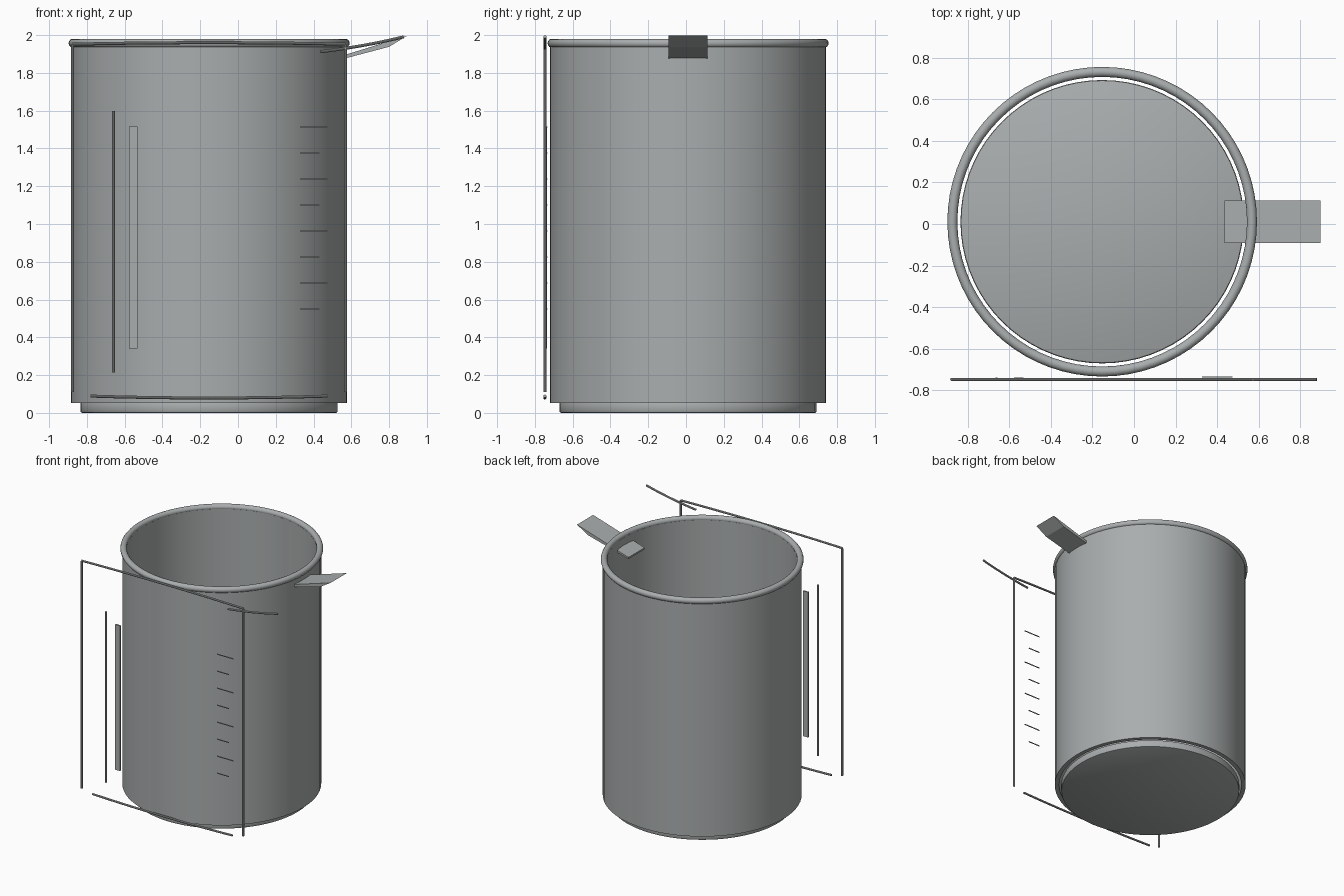
import bpy, bmesh, math

if "Cube" in bpy.data.objects:
    bpy.data.objects.remove(bpy.data.objects["Cube"])

CX, CY = -0.153, 0.011      # vessel axis
PLANE_Y = -0.747            # plane of the floating outline wires
SEG = 72

grey = bpy.data.materials.new("steel_grey")
grey.diffuse_color = (0.40, 0.42, 0.42, 1)
grey.use_nodes = True
grey.node_tree.nodes["Principled BSDF"].inputs["Base Color"].default_value = grey.diffuse_color


def finish(name, bm, smooth=True):
    bmesh.ops.recalc_face_normals(bm, faces=bm.faces)
    me = bpy.data.meshes.new(name)
    bm.to_mesh(me)
    bm.free()
    ob = bpy.data.objects.new(name, me)
    bpy.context.collection.objects.link(ob)
    me.materials.append(grey)
    if smooth:
        bpy.ops.object.select_all(action='DESELECT')
        bpy.context.view_layer.objects.active = ob
        ob.select_set(True)
        bpy.ops.object.shade_smooth_by_angle(angle=math.radians(32))
    return ob


def lathe(name, profile, closed=True):
    """Revolve (radius, z) points around the vessel axis."""
    bm = bmesh.new()
    rings = []
    for r, z in profile:
        rings.append([bm.verts.new((CX + r * math.cos(2 * math.pi * i / SEG),
                                    CY + r * math.sin(2 * math.pi * i / SEG), z))
                      for i in range(SEG)])
    pairs = list(zip(rings, rings[1:]))
    if closed:
        pairs.append((rings[-1], rings[0]))
    else:
        bm.faces.new(rings[0])
        bm.faces.new(rings[-1])
    for a, b in pairs:
        for i in range(SEG):
            j = (i + 1) % SEG
            bm.faces.new((a[i], a[j], b[j], b[i]))
    return finish(name, bm)


def wire(name, points, radius=0.008, y=PLANE_Y, sides=10):
    """Round rod through (x, z) points in a plane facing the front."""
    bm = bmesh.new()
    rings = []
    for k, (x, z) in enumerate(points):
        x0, z0 = points[max(k - 1, 0)]
        x1, z1 = points[min(k + 1, len(points) - 1)]
        length = math.hypot(x1 - x0, z1 - z0)
        nx, nz = -(z1 - z0) / length, (x1 - x0) / length
        ring = []
        for i in range(sides):
            a = 2 * math.pi * i / sides
            c, s = radius * math.cos(a), radius * math.sin(a)
            ring.append(bm.verts.new((x + nx * c, y + s, z + nz * c)))
        rings.append(ring)
    for a, b in zip(rings, rings[1:]):
        for i in range(sides):
            j = (i + 1) % sides
            bm.faces.new((a[i], a[j], b[j], b[i]))
    bm.faces.new(rings[0])
    bm.faces.new(rings[-1])
    return finish(name, bm)


def bow(start, middle, end, n=10):
    """Quadratic curve passing through the middle point."""
    ctrl = [2 * m - (s + e) / 2 for s, m, e in zip(start, middle, end)]
    pts = []
    for i in range(n + 1):
        t = i / n
        pts.append(tuple((1 - t) ** 2 * s + 2 * t * (1 - t) * c + t * t * e
                         for s, c, e in zip(start, ctrl, end)))
    return pts


def box(name, x0, x1, y0, y1, z0, z1):
    bm = bmesh.new()
    bmesh.ops.create_cube(bm, size=1)
    for v in bm.verts:
        v.co = ((x0 + x1) / 2 + v.co.x * (x1 - x0),
                (y0 + y1) / 2 + v.co.y * (y1 - y0),
                (z0 + z1) / 2 + v.co.z * (z1 - z0))
    return finish(name, bm, smooth=False)


# Open tube wall, rolled rim and separate base disc
lathe("vessel_wall", [(0.73, 0.053), (0.73, 1.95), (0.697, 1.95), (0.697, 0.053)])
lathe("rolled_rim", [(0.72 + 0.024 * math.cos(2 * math.pi * i / 14),
                      1.957 + 0.024 * math.sin(2 * math.pi * i / 14))
                     for i in range(14)])
lathe("base_disc", [(0.672, 0.0), (0.678, 0.003), (0.681, 0.009),
                    (0.681, 0.052), (0.678, 0.058), (0.672, 0.061)], closed=False)

# Pouring spout: a thin wedge passing through the wall
bm = bmesh.new()
section = [(0.896, 1.997), (0.80, 1.938), (0.435, 1.842), (0.435, 1.855)]
sides = [[bm.verts.new((x, CY + s * 0.103, z)) for x, z in section] for s in (-1, 1)]
for ring in sides:
    bm.faces.new(ring)
for i in range(4):
    j = (i + 1) % 4
    bm.faces.new((sides[0][i], sides[0][j], sides[1][j], sides[1][i]))
finish("pouring_spout", bm, smooth=False)

# Outline frame of rods in front of the vessel
for label, s in (("left", -1), ("right", 1)):
    wire(label + "_outline_rod", [(CX + s * 0.723, 0.11), (CX + s * 0.723, 1.95)])
wire("top_outline_rod", bow((CX - 0.723, 1.952), (CX, 1.96), (CX + 0.723, 1.952)))
wire("bottom_outline_rod", bow((CX - 0.627, 0.089), (CX, 0.079), (CX + 0.627, 0.089)))
wire("spout_outline_rod", bow((0.435, 1.912), (0.66, 1.945), (0.878, 1.991)))

# Highlight strips on the left
wire("narrow_highlight", [(-0.66, 0.215), (-0.66, 1.597)], y=-0.745)
box("wide_highlight", -0.577, -0.531, -0.75, -0.737, 0.342, 1.517)

# Measuring marks on the right, alternating short and long
for i in range(8):
    z = 0.55 + i * 0.1376
    box("measuring_mark_%d" % (i + 1), 0.328, 0.474 if i % 2 else 0.432,
        -0.738, -0.732, z - 0.003, z + 0.003)
